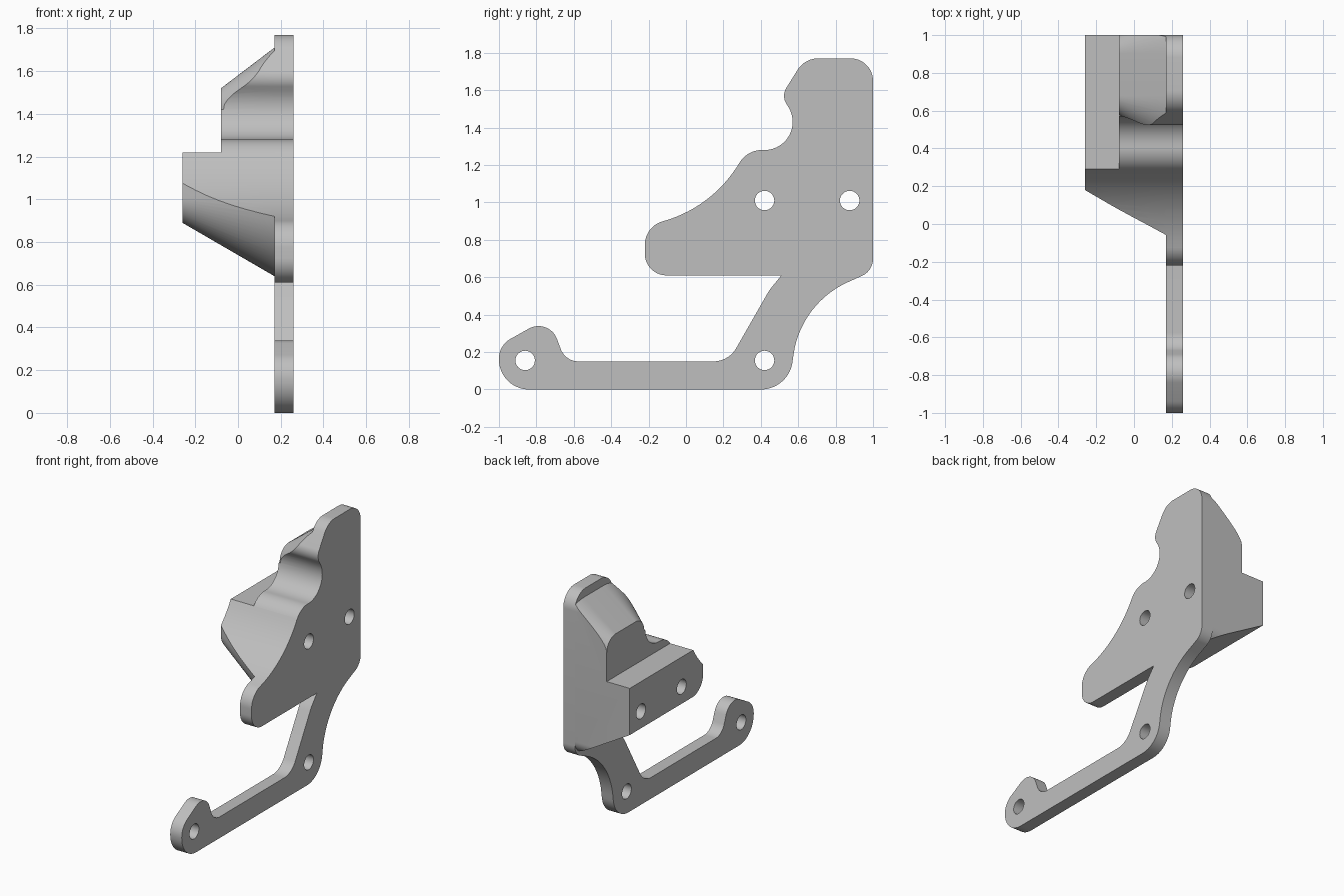
import bpy, bmesh, math
from mathutils import Vector

cube = bpy.data.objects.get("Cube")
if cube:
    bpy.data.objects.remove(cube, do_unlink=True)

grey = bpy.data.materials.new("plain_grey")
grey.use_nodes = True
grey.diffuse_color = (0.52, 0.52, 0.52, 1)
grey.node_tree.nodes["Principled BSDF"].inputs["Base Color"].default_value = (0.52, 0.52, 0.52, 1)

PLATE_IN, PLATE_OUT = 0.17, 0.26
BLOCK_END, HEAD_END, STEP_Z = -0.26, -0.08, 1.22


def rounded(corners, steps=14):
    """Turn (y, z, radius) corners into an outline with tangent fillets."""
    pts = []
    for i, (y, z, r) in enumerate(corners):
        c = Vector((y, z))
        if r == 0:
            pts.append(c)
            continue
        a = (Vector(corners[i - 1][:2]) - c).normalized()
        b = (Vector(corners[(i + 1) % len(corners)][:2]) - c).normalized()
        half = a.angle(b) / 2
        mid = c + (a + b).normalized() * (r / math.sin(half))
        start = c + a * (r / math.tan(half)) - mid
        end = c + b * (r / math.tan(half)) - mid
        turn = start.angle_signed(end)
        for k in range(steps + 1):
            t = -turn * k / steps
            pts.append(mid + Vector((start.x * math.cos(t) - start.y * math.sin(t),
                                     start.x * math.sin(t) + start.y * math.cos(t))))
    return pts


def arc(cy, cz, r, a0, a1, steps=20):
    angles = [math.radians(a0 + (a1 - a0) * k / steps) for k in range(steps + 1)]
    return [(cy + r * math.cos(a), cz + r * math.sin(a)) for a in angles]


def loft(name, x0, section0, x1, section1):
    """Solid between two matching yz sections."""
    bm = bmesh.new()
    lo = [bm.verts.new((x0, p[0], p[1])) for p in section0]
    hi = [bm.verts.new((x1, p[0], p[1])) for p in section1]
    bm.faces.new(lo)
    bm.faces.new(hi)
    for i in range(len(lo)):
        bm.faces.new((lo[i - 1], lo[i], hi[i], hi[i - 1]))
    bmesh.ops.recalc_face_normals(bm, faces=bm.faces)
    mesh = bpy.data.meshes.new(name)
    bm.to_mesh(mesh)
    bm.free()
    ob = bpy.data.objects.new(name, mesh)
    bpy.context.collection.objects.link(ob)
    mesh.materials.append(grey)
    return ob


def boolean(ob, cutter, operation):
    mod = ob.modifiers.new("cut", "BOOLEAN")
    mod.operation, mod.solver, mod.object = operation, "EXACT", cutter
    bpy.ops.object.select_all(action="DESELECT")
    bpy.context.view_layer.objects.active = ob
    ob.select_set(True)
    bpy.ops.object.modifier_apply(modifier=mod.name)
    bpy.data.objects.remove(cutter, do_unlink=True)


# Outline of the upper body, from the lower back corner round to the arm
body = [(1, .634, .1), (1, 1.77, .12), (.635, 1.77, .13), (.51, 1.57, .08),
        (.69, 1.28, .15), (.325, 1.28, .14), (.1475, .972, .69),
        (-.22, .873, .13), (-.22, .61, .115), (.51, .61, 0)]
# Outline of the arm and foot
arm = [(.445, .53, .3), (.228, .15, .14), (-.645, .15, .1), (-.733, .385, .105),
       (-1, .236, .12), (-1, 0, .16), (.55, 0, .17), (.611, .459, .5)]
body_outline = rounded(body)
plate_outline = rounded(body + arm)


# Tapered envelope of the lower block: rounded front, sloping underside
def block_section(x):
    r = .12 + (x - BLOCK_END) * .58
    return arc(.30, 1.01, r, 180, 270) + [(1.3, 1.01 - r), (1.3, STEP_Z), (.30 - r, STEP_Z)]


# Tapered envelope of the head: two rounded shoulders
def head_section(x):
    r = .10 + (x - HEAD_END) * .76
    return ([(0, STEP_Z), (1.4, STEP_Z), (1.4, 1.42)] + arc(.90, 1.42, r, 0, 90)
            + arc(.68, 1.42, r, 90, 180) + [(0, 1.42)])


def tapered(name, end, section):
    ob = loft(name, end, body_outline, PLATE_IN, body_outline)
    x0, x1 = end - .04, PLATE_IN + .03
    boolean(ob, loft("envelope", x0, section(x0), x1, section(x1)), "INTERSECT")
    return ob


plate = loft("side_plate", PLATE_IN, plate_outline, PLATE_OUT, plate_outline)
block = tapered("lower_block", BLOCK_END, block_section)
head = tapered("upper_head", HEAD_END, head_section)

# Bolt holes
upper_holes = [(.42, 1.01), (.875, 1.01)]
lower_holes = [(.42, .155), (-.86, .155)]
for ob, holes in ((plate, upper_holes + lower_holes), (block, upper_holes)):
    for y, z in holes:
        ring = arc(y, z, .052, 0, 348.75, 31)
        boolean(ob, loft("drill", -.4, ring, .4, ring), "DIFFERENCE")

# Smooth curved walls, keep edges sharp
bpy.ops.object.select_all(action="DESELECT")
for ob in (plate, block, head):
    ob.select_set(True)
bpy.context.view_layer.objects.active = plate
bpy.ops.object.shade_smooth_by_angle(angle=math.radians(25))
